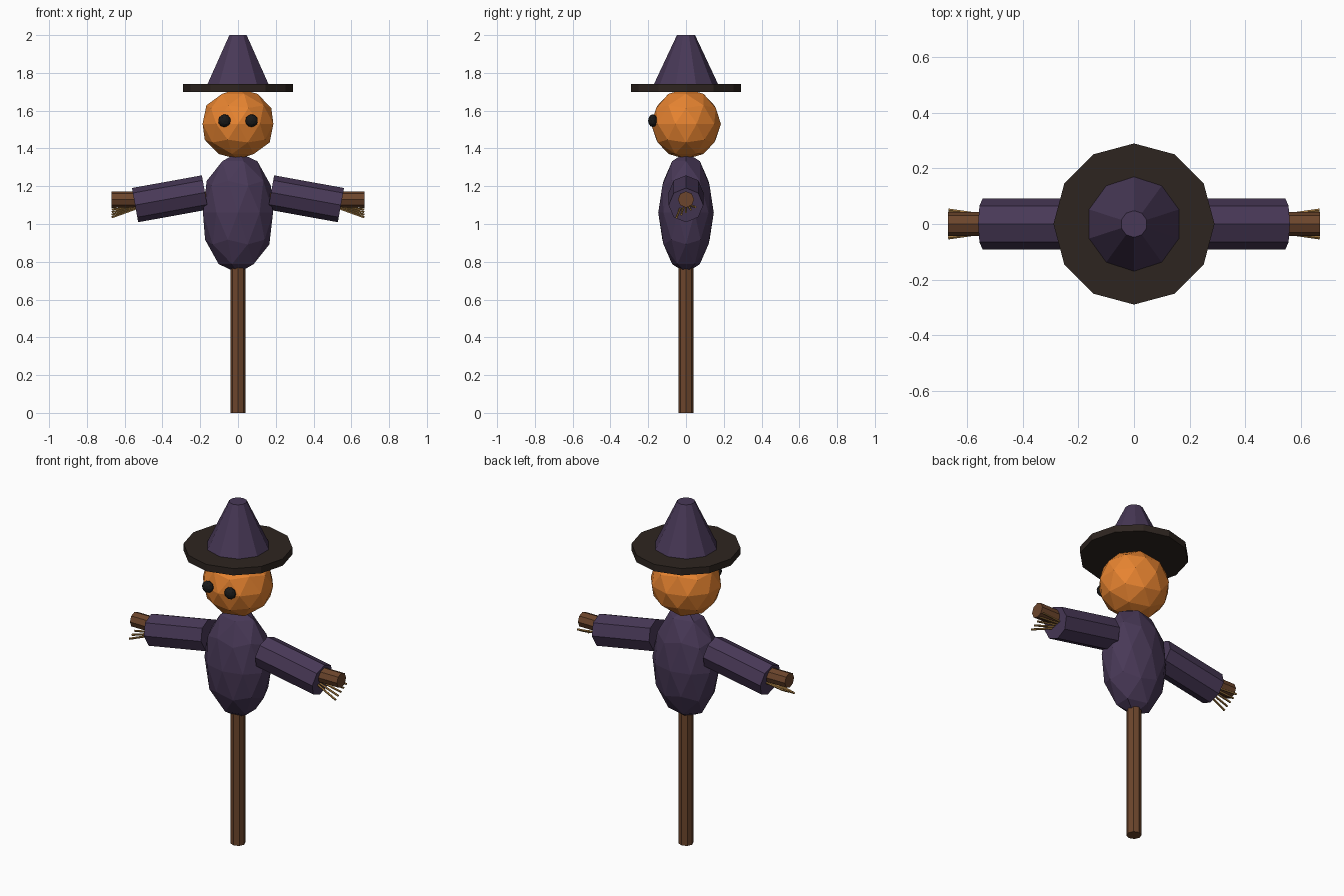
import bpy, bmesh, math
from mathutils import Vector, Matrix

if "Cube" in bpy.data.objects:
    bpy.data.objects.remove(bpy.data.objects["Cube"])


def mat(name, rgb):
    m = bpy.data.materials.new(name)
    m.diffuse_color = (*rgb, 1)
    m.use_nodes = True
    m.node_tree.nodes["Principled BSDF"].inputs["Base Color"].default_value = m.diffuse_color
    return m


WOOD = mat("wood", (0.15, 0.06, 0.025))
CLOTH = mat("cloth", (0.065, 0.04, 0.095))
PUMPKIN = mat("pumpkin", (0.80, 0.23, 0.03))
BRIM = mat("dark_felt", (0.027, 0.018, 0.014))
BLACK = mat("black", (0.01, 0.01, 0.01))
STRAW = mat("straw", (0.36, 0.19, 0.05))


def finish(name, bm, material):
    bmesh.ops.recalc_face_normals(bm, faces=bm.faces)
    me = bpy.data.meshes.new(name)
    bm.to_mesh(me)
    bm.free()
    me.materials.append(material)
    ob = bpy.data.objects.new(name, me)
    bpy.context.collection.objects.link(ob)
    return ob


def rod(name, a, b, r1, r2, sides, material, spin=0):
    a, b = Vector(a), Vector(b)
    d = b - a
    rot = d.to_track_quat('Z', 'Y').to_matrix().to_4x4()
    m = Matrix.Translation((a + b) / 2) @ rot @ Matrix.Rotation(spin, 4, 'Z')
    bm = bmesh.new()
    bmesh.ops.create_cone(bm, cap_ends=True, segments=sides, radius1=r1,
                          radius2=r2, depth=d.length, matrix=m)
    return finish(name, bm, material)


def ball(name, centre, size, material, sub=2):
    bm = bmesh.new()
    m = Matrix.Translation(centre) @ Matrix.Diagonal((*size, 1))
    bmesh.ops.create_icosphere(bm, subdivisions=sub, radius=1, matrix=m)
    return finish(name, bm, material)


# Wooden frame
rod("post", (0, 0, 0), (0, 0, 1.30), 0.04, 0.04, 8, WOOD)
rod("crossbar", (-0.67, 0, 1.13), (0.67, 0, 1.13), 0.043, 0.043, 8, WOOD)

# Stuffed body and pumpkin head
ball("torso", (0, 0, 1.06), (0.195, 0.147, 0.32), CLOTH)
ball("head", (0, 0, 1.53), (0.197, 0.185, 0.187), PUMPKIN)

# Hat
rod("hat_brim", (0, 0, 1.70), (0, 0, 1.74), 0.29, 0.29, 12, BRIM)
rod("hat_crown", (0, 0, 1.74), (0, 0, 2.0), 0.17, 0.048, 10, CLOTH)

# Paired parts
for side, s in (("left", -1), ("right", 1)):
    ball(side + "_eye", (s * 0.072, -0.176, 1.547), (0.034, 0.025, 0.034), BLACK)
    rod(side + "_sleeve", (s * 0.175, 0, 1.167), (s * 0.545, 0, 1.10),
        0.092, 0.092, 8, CLOTH)
    # Straw fingers fanning from the cuff
    for i in range(5):
        t = i / 4
        y = -0.05 + 0.1 * t
        z = 1.035 + 0.055 * t
        rod(f"{side}_straw_{i + 1}", (s * 0.53, y * 0.6, 1.085 + 0.01 * t),
            (s * 0.668, y, z), 0.006, 0.006, 5, STRAW)
